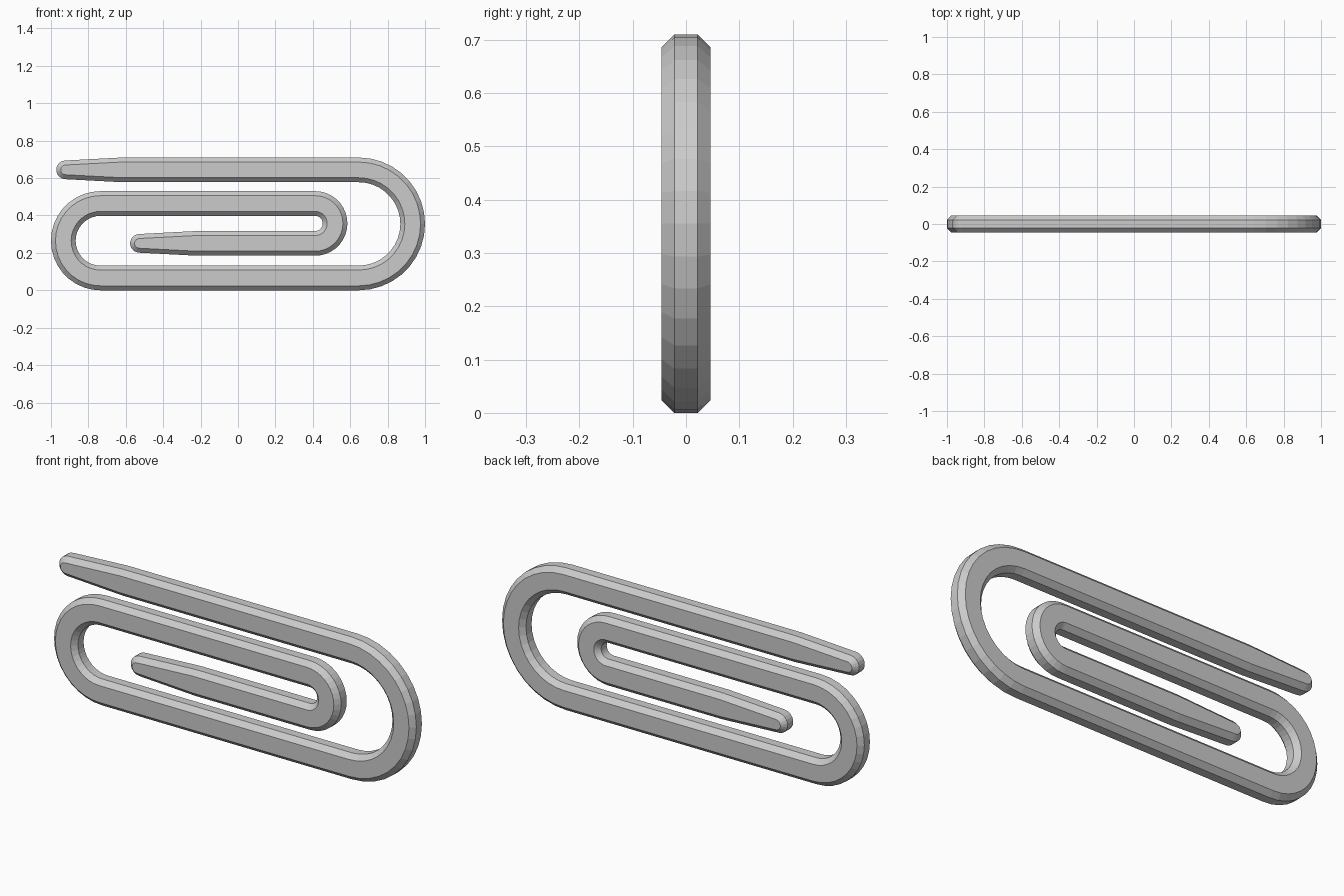
import bpy, bmesh
from math import sin, cos, pi, radians
from mathutils import Vector

if "Cube" in bpy.data.objects:
    bpy.data.objects.remove(bpy.data.objects["Cube"])

W, TIP = 0.066, 0.05          # half width of the wire, and at the tapered tips
DEPTH, CHAMFER = 0.046, 0.024
SEGS = 18                     # segments per half-turn bend
CAP = [radians(a) for a in (80, 60, 40, 20)]


def bend(cx, cz, r, start, sweep):
    """Stations (centre, travel direction, half width) round a half-turn."""
    s = 1 if sweep > 0 else -1
    out = []
    for i in range(SEGS + 1):
        a = start + sweep * i / SEGS
        out.append((Vector((cx + r * cos(a), cz + r * sin(a))),
                    Vector((-sin(a), cos(a))) * s, W))
    return out


# Centre line: outer tip, big right bend, left bend, small right bend, inner tip
right = Vector((1, 0))
path = [(Vector((-0.922, 0.644)), right, TIP), (Vector((-0.62, 0.644)), right, W)]
path += bend(0.645, 0.355, 0.289, pi / 2, -pi)
path += bend(-0.735, 0.265, 0.199, -pi / 2, -pi)
path += bend(0.4125, 0.3575, 0.1065, pi / 2, -pi)
path += [(Vector((-0.22, 0.251)), -right, W), (Vector((-0.527, 0.251)), -right, TIP)]


def outline(inset):
    """Paired left and right edge points of the wire, with rounded ends."""
    st = []
    p, d, w = path[0]
    r = w - inset
    st += [(p - d * r * sin(a), d, r * cos(a)) for a in CAP]
    st += [(q, e, v - inset) for q, e, v in path]
    p, d, w = path[-1]
    st += [(p + d * r * sin(a), d, r * cos(a)) for a in reversed(CAP)]
    return [(q + Vector((-e.y, e.x)) * v, q - Vector((-e.y, e.x)) * v)
            for q, e, v in st]


bm = bmesh.new()


def ring(inset, y):
    pairs = outline(inset)
    return [[bm.verts.new((pr[k].x, y, pr[k].y)) for pr in pairs] for k in (0, 1)]


# Four outlines from front to back give the chamfered section
rings = [ring(CHAMFER, -DEPTH), ring(0, -DEPTH + CHAMFER),
         ring(0, DEPTH - CHAMFER), ring(CHAMFER, DEPTH)]

# Front and back flat faces
for l, r in (rings[0], rings[3]):
    for i in range(len(l) - 1):
        bm.faces.new((l[i], l[i + 1], r[i + 1], r[i]))

# Sides and chamfers
for a, b in zip(rings, rings[1:]):
    la, lb = a[0] + a[1][::-1], b[0] + b[1][::-1]
    n = len(la)
    for i in range(n):
        j = (i + 1) % n
        bm.faces.new((la[i], la[j], lb[j], lb[i]))

bmesh.ops.recalc_face_normals(bm, faces=bm.faces)
mesh = bpy.data.meshes.new("paper_clip_wire")
bm.to_mesh(mesh)
bm.free()
clip = bpy.data.objects.new("paper_clip_wire", mesh)
bpy.context.collection.objects.link(clip)
